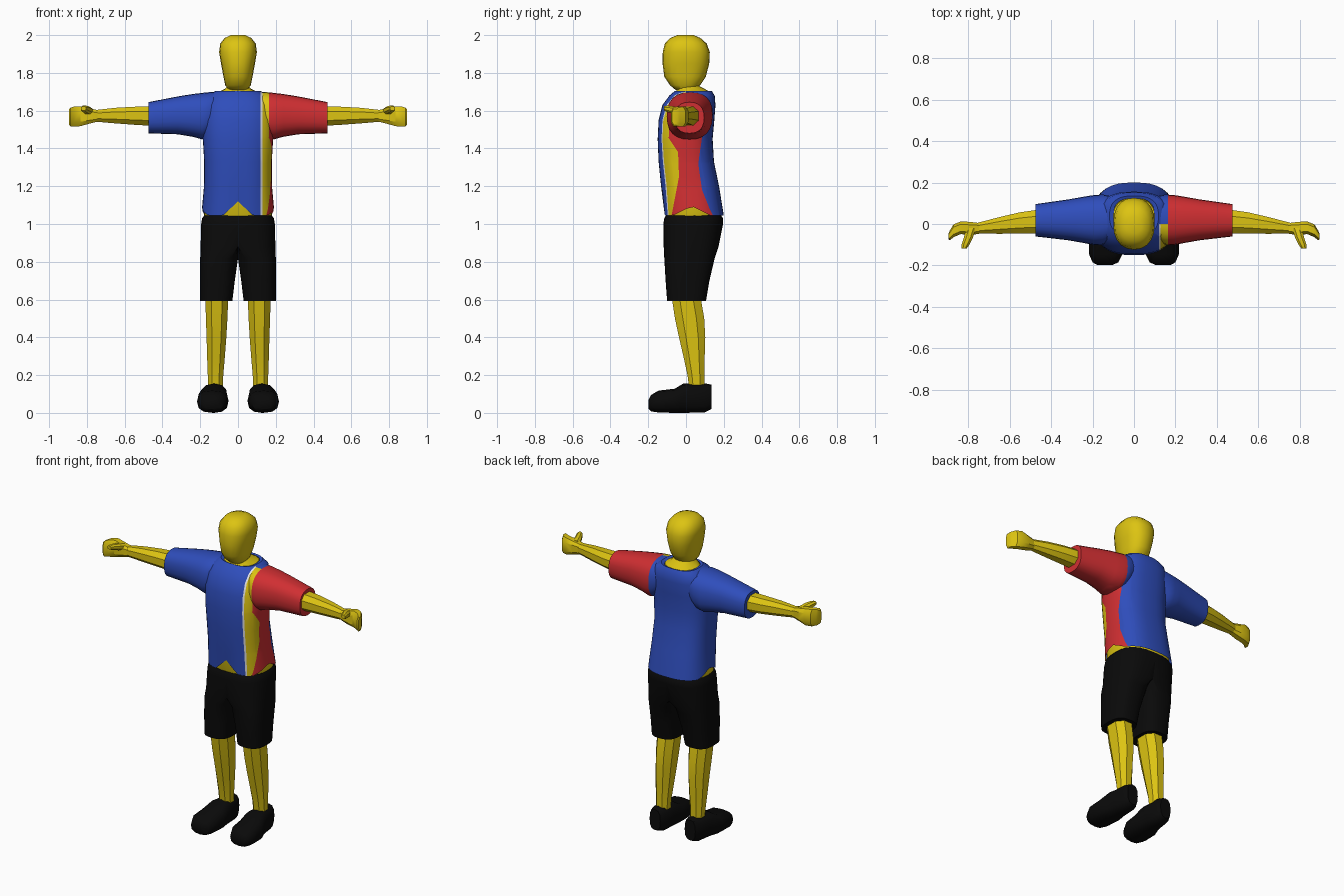
import bpy, bmesh, math
from mathutils import Vector

cube = bpy.data.objects.get("Cube")
if cube:
    bpy.data.objects.remove(cube, do_unlink=True)


def material(name, rgb):
    m = bpy.data.materials.new(name)
    m.use_nodes = True
    m.diffuse_color = (*rgb, 1)
    m.node_tree.nodes["Principled BSDF"].inputs["Base Color"].default_value = (*rgb, 1)
    return m


YELLOW = material("yellow", (0.72, 0.55, 0.006))
BLUE = material("blue", (0.028, 0.075, 0.5))
RED = material("red", (0.63, 0.028, 0.032))
BLACK = material("black", (0.003, 0.003, 0.003))
WHITE = material("white", (0.85, 0.85, 0.85))


def add_loft(bm, axis, rings, n=16, e=2.3, side=1, caps=(True, True), inner=None):
    """Skin rounded rings; each ring is (position, a0, a1, b0, b1) on the two other axes."""
    loops = []
    for t, a0, a1, b0, b1 in rings:
        loop = []
        for i in range(n):
            ang = 2 * math.pi * (i + (0.5 if n < 12 else 0)) / n
            c, s = math.cos(ang), math.sin(ang)
            a = (a0 + a1) / 2 + (a1 - a0) / 2 * math.copysign(abs(c) ** (2 / e), c)
            b = (b0 + b1) / 2 + (b1 - b0) / 2 * math.copysign(abs(s) ** (2 / e), s)
            x, y, z = {"x": (t, a, b), "y": (a, t, b), "z": (a, b, t)}[axis]
            if inner is not None:
                x = max(x, inner)
            loop.append(bm.verts.new((x * side, y, z)))
        loops.append(loop)
    for lo, hi in zip(loops, loops[1:]):
        for i in range(n):
            j = (i + 1) % n
            bm.faces.new((lo[i], lo[j], hi[j], hi[i]))
    if caps[0]:
        bm.faces.new(loops[0][::-1])
    if caps[1]:
        bm.faces.new(loops[-1])
    return loops


def finish(bm, name, mats, angle=35):
    bmesh.ops.recalc_face_normals(bm, faces=bm.faces[:])
    me = bpy.data.meshes.new(name)
    bm.to_mesh(me)
    bm.free()
    for m in mats:
        me.materials.append(m)
    ob = bpy.data.objects.new(name, me)
    bpy.context.collection.objects.link(ob)
    bpy.ops.object.select_all(action="DESELECT")
    ob.select_set(True)
    bpy.context.view_layer.objects.active = ob
    bpy.ops.object.shade_smooth_by_angle(angle=math.radians(angle))
    return ob


def part(name, mat, axis, rings, angle=35, **kw):
    bm = bmesh.new()
    add_loft(bm, axis, rings, **kw)
    return finish(bm, name, [mat], angle)


def sym(z, w, y0, y1):
    return (z, -w, w, y0, y1)


# Head, neck and the body showing at collar and hem
part("head", YELLOW, "z", [
    sym(1.71, .05, -.055, .045), sym(1.735, .068, -.085, .075), sym(1.78, .077, -.115, .105),
    sym(1.85, .09, -.124, .123), sym(1.91, .1, -.123, .126), sym(1.955, .094, -.112, .11),
    sym(1.985, .07, -.082, .076), sym(2.0, .038, -.045, .04)], angle=50, n=20)
part("neck", YELLOW, "z", [
    sym(1.66, .11, -.07, .135), sym(1.7, .1, -.052, .125), sym(1.715, .07, -.05, .1),
    sym(1.73, .055, -.048, .07), sym(1.77, .052, -.045, .065)])
part("waist", YELLOW, "z", [
    sym(1.0, .16, -.09, .16), sym(1.04, .18, -.108, .186), sym(1.18, .17, -.118, .165)],
    n=32, e=2.6)

# Shirt body with notched hem, plus sleeves
shirt = bmesh.new()
torso = add_loft(shirt, "z", [
    sym(1.045, .19, -.118, .2), sym(1.2, .18, -.132, .175), sym(1.33, .179, -.145, .148),
    sym(1.45, .186, -.15, .141), sym(1.55, .188, -.145, .15), sym(1.63, .178, -.125, .156),
    sym(1.68, .158, -.088, .152), sym(1.705, .118, -.058, .136), sym(1.7, .1, -.048, .124)],
    n=40, e=2.6, caps=(False, False))
for v in torso[0]:
    if v.co.y < 0:
        v.co.z += max(0, .075 - abs(v.co.x) * .95)
    if abs(v.co.x) > .13:
        v.co.z += max(0, .05 - abs(v.co.y - .03) * .5)
for side in (1, -1):
    add_loft(shirt, "x", [
        (.09, -.07, .13, 1.52, 1.7), (.15, -.1, .142, 1.46, 1.698), (.19, -.102, .14, 1.448, 1.694),
        (.24, -.092, .132, 1.462, 1.688), (.32, -.078, .118, 1.475, 1.675),
        (.475, -.06, .096, 1.48, 1.645)], n=24, e=2.4, side=side, caps=(False, True))

# Cut the colour borders into the shirt's left half
ARM_Z, SLEEVE_X, PIPING_X, STRIPE_X = 1.46, .165, .12, .129
front_edge = [(1.0, -.085), (1.12, -.062), (1.25, -.037), (1.38, -.042), (ARM_Z, -.095)]
back_edge = [(1.0, .165), (1.08, .125), (1.18, .085), (1.32, .065), (ARM_Z, .085)]


def cut(co, no, keep):
    faces = [f for f in shirt.faces if keep(f.calc_center_median())]
    edges = {e for f in faces for e in f.edges}
    verts = {v for f in faces for v in f.verts}
    bmesh.ops.bisect_plane(shirt, geom=[*verts, *edges, *faces], dist=1e-5,
                           plane_co=co, plane_no=no)


for x in (PIPING_X, STRIPE_X, SLEEVE_X):
    cut((x, 0, 0), (1, 0, 0), lambda c: c.x > .05)
for z, _ in front_edge[1:] + back_edge[1:-1]:
    cut((0, 0, z), (0, 0, 1), lambda c: c.x > PIPING_X)
cut((0, 0, 0), (0, 1, 0), lambda c: c.x > PIPING_X and c.z > ARM_Z)
for edge in (front_edge, back_edge):
    for (z0, y0), (z1, y1) in zip(edge, edge[1:]):
        cut((0, y0, z0), (0, z1 - z0, y0 - y1),
            lambda c: c.x > PIPING_X and z0 < c.z < z1)


def border(edge, z):
    for (z0, y0), (z1, y1) in zip(edge, edge[1:]):
        if z <= z1:
            return y0 + (y1 - y0) * (z - z0) / (z1 - z0)
    return 0


def shirt_colour(c):
    """Slots: 0 blue, 1 red, 2 yellow, 3 white."""
    if c.x < PIPING_X:
        return 0
    if c.z > ARM_Z and c.x > SLEEVE_X:
        return 1
    if c.y < border(front_edge, c.z):
        return 3 if c.x < STRIPE_X else 2
    return 1 if c.z < ARM_Z and c.y < border(back_edge, c.z) else 0


for f in shirt.faces:
    f.material_index = shirt_colour(f.calc_center_median())
finish(shirt, "shirt", [BLUE, RED, YELLOW, WHITE], 45)

# Limbs, built once per side
for label, side in (("left", 1), ("right", -1)):
    part(label + "_shorts_leg", BLACK, "z", [
        (.592, .03, .2, -.1, .106), (.7, .017, .2, -.108, .124), (.82, -.01, .2, -.115, .152),
        (.88, -.13, .198, -.118, .172), (1.0, -.195, .195, -.12, .196),
        (1.03, -.19, .19, -.115, .196), (1.05, -.175, .175, -.105, .183)],
        n=28, e=2.7, side=side, inner=0, angle=45)
    part(label + "_lower_leg", YELLOW, "z", [
        (.12, .078, .16, .015, .1), (.2, .075, .163, .005, .1), (.3, .066, .167, -.018, .103),
        (.4, .058, .17, -.042, .107), (.5, .052, .174, -.064, .102), (.64, .046, .178, -.085, .078)],
        n=8, side=side, angle=25)
    part(label + "_shoe", BLACK, "y", [
        (-.198, .105, .175, .02, .07), (-.185, .075, .2, .008, .095), (-.145, .056, .217, .002, .118),
        (-.06, .05, .216, 0, .128), (-.015, .055, .2, 0, .155), (.03, .062, .188, .001, .155),
        (.1, .066, .178, .003, .156), (.135, .085, .16, .02, .15)],
        n=12, e=2.6, side=side, angle=40)
    part(label + "_forearm", YELLOW, "x", [
        (.44, -.05, .076, 1.515, 1.628), (.55, -.05, .06, 1.522, 1.624), (.65, -.05, .036, 1.53, 1.618),
        (.76, -.048, .006, 1.54, 1.605)], n=8, side=side, angle=25)
    part(label + "_hand", YELLOW, "x", [
        (.745, -.048, .006, 1.54, 1.605), (.79, -.056, .012, 1.528, 1.615),
        (.835, -.05, .014, 1.515, 1.625), (.87, -.065, 0, 1.512, 1.624),
        (.888, -.08, -.03, 1.515, 1.618), (.895, -.075, -.045, 1.525, 1.61)],
        n=8, e=3, side=side, angle=30)
    part(label + "_thumb", YELLOW, "y", [
        (-.02, .76, .81, 1.575, 1.615), (-.065, .775, .822, 1.582, 1.624),
        (-.1, .793, .833, 1.592, 1.628), (-.117, .805, .832, 1.6, 1.624)],
        n=8, side=side, angle=30)
